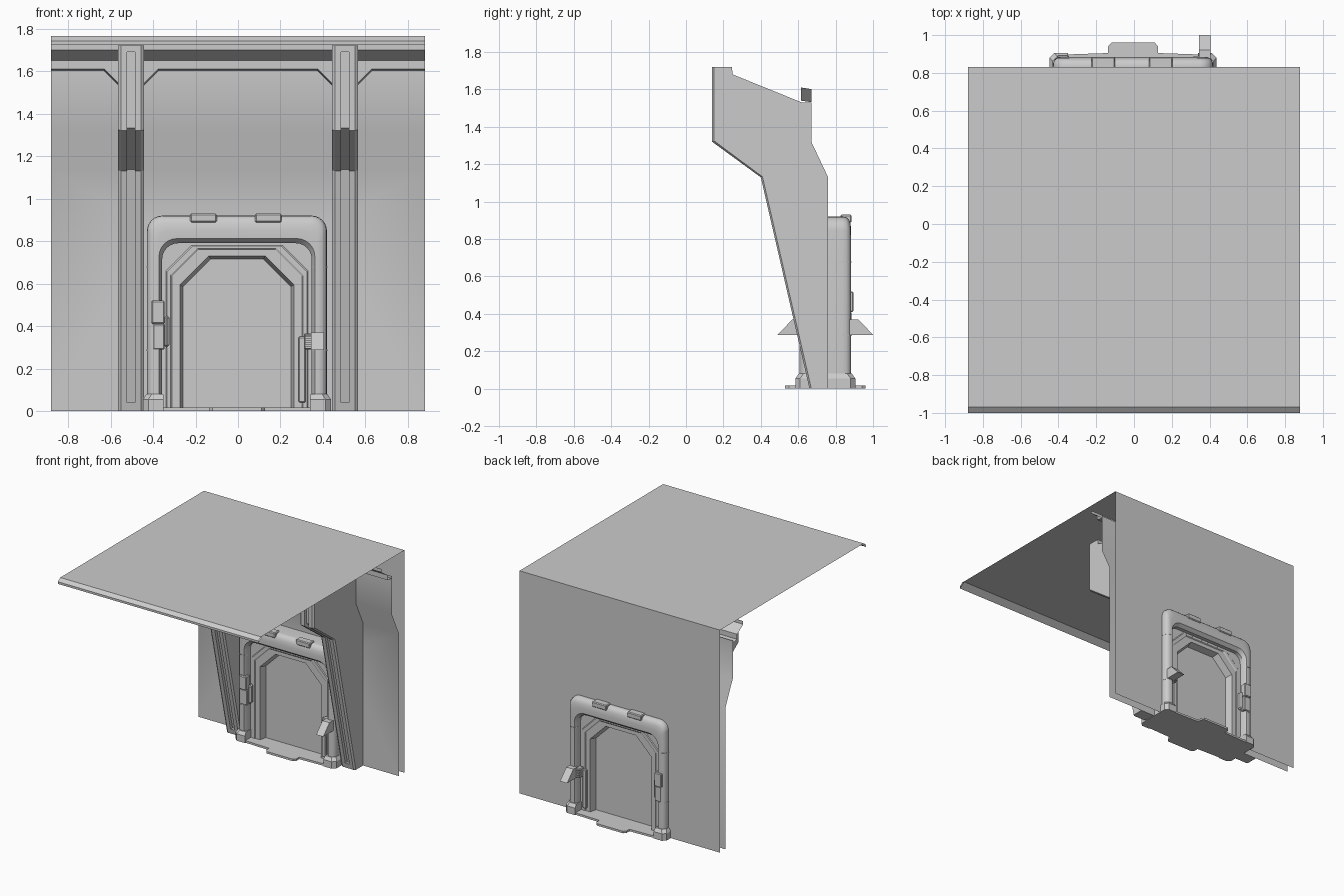
import bpy, bmesh
from math import sin, cos, pi, radians

if "Cube" in bpy.data.objects:
    bpy.data.objects.remove(bpy.data.objects["Cube"])

Y0 = 0.745          # mid-plane of the doorway, both faces mirror about it
X0 = -0.005         # doorway centre line
TOP = 1.765
W = 0.88


def make(name, verts, faces, smooth=None, bevel=0, solid=True):
    bm = bmesh.new()
    vs = [bm.verts.new(v) for v in verts]
    for f in faces:
        bm.faces.new([vs[i] for i in f])
    bmesh.ops.remove_doubles(bm, verts=bm.verts[:], dist=1e-5)
    if solid:
        bmesh.ops.recalc_face_normals(bm, faces=bm.faces[:])
    me = bpy.data.meshes.new(name)
    bm.to_mesh(me)
    bm.free()
    ob = bpy.data.objects.new(name, me)
    bpy.context.collection.objects.link(ob)
    if bevel:
        m = ob.modifiers.new("bevel", 'BEVEL')
        m.width, m.segments = bevel, 1
    if smooth:
        bpy.context.view_layer.objects.active = ob
        ob.select_set(True)
        bpy.ops.object.shade_smooth_by_angle(angle=radians(smooth))
        ob.select_set(False)
    return ob


def loft(name, rings, ring_closed=True, loop=False, caps=False, **kw):
    n, m = len(rings[0]), len(rings)
    verts = [p for r in rings for p in r]
    faces = []
    for i in range(m if loop else m - 1):
        for j in range(n if ring_closed else n - 1):
            a, b, k = i * n, (i + 1) % m * n, (j + 1) % n
            faces.append((a + j, a + k, b + k, b + j))
    if caps:
        faces += [list(range(n)), [(m - 1) * n + j for j in range(n)]]
    return make(name, verts, faces, **kw)


def sheet(name, yz, **kw):
    """Open strip running the full width, from a y-z profile."""
    return loft(name, [[(x, y, z) for y, z in yz] for x in (-W, W)],
                ring_closed=False, solid=False, **kw)


def prism(name, pts, axis, a, b, **kw):
    f = {'x': lambda p, t: (t, p[0], p[1]), 'z': lambda p, t: (p[0], p[1], t)}[axis]
    return loft(name, [[f(p, t) for p in pts] for t in (a, b)], caps=True, **kw)


def box(name, x0, x1, y0, y1, z0, z1, bevel=0.005):
    return prism(name, [(x0, y0), (x1, y0), (x1, y1), (x0, y1)], 'z', z0, z1, bevel=bevel)


def arch(hw, top, r, y, n=1):
    """Doorway-shaped path; n = 1 cuts the corners, more rounds them."""
    half = [(hw - r + r * cos(t * pi / 2 / n), top - r + r * sin(t * pi / 2 / n)) for t in range(n + 1)]
    pts = [(hw, 0.0)] + half
    pts = [(-x, z) for x, z in pts] + pts[::-1]
    return [(X0 + x, Y0 + y, z) for x, z in pts]


# Roof sheet with sloped front lip, folded back under
sheet("roof", [(0.83, TOP), (-0.97, TOP), (-1.0, 1.743), (-1.0, 1.726), (-.95, 1.762)])

# Outer and inner wall sheets with a doorway notch; the inner one bends forward
notch = [(-W, 0), (-.39, 0), (-.39, .86), (.39, .86), (.39, 0), (W, 0)]
quads = [(0, 1, 2, 7), (2, 3, 6, 7), (3, 4, 5, 6)]
for name, y, top, bends in (("outer_wall", .83, TOP, []),
                            ("inner_wall", .76, 1.13, [(.67, 1.32), (.67, 1.62)])):
    verts = [(x, y, z) for x, z in notch + [(W, top), (-W, top)]]
    faces = list(quads)
    for by, bz in bends:
        n = len(verts)
        verts += [(W, by, bz), (-W, by, bz)]
        faces.append((n - 1, n - 2, n, n + 1))
    make(name, verts, faces, solid=False, smooth=40)

# Fascia with lowered corners beside the ribs, and the cornice above it
low = [(.375, 1.61), (.445, 1.54), (.56, 1.54), (.63, 1.61), (W, 1.61)]
low = [(-x, z) for x, z in low[::-1]] + low
loft("fascia", [[(x, .615, 1.65) for x, z in low], [(x, .615, z) for x, z in low],
                [(x, .67, z - .008) for x, z in low]], ring_closed=False, solid=False)
sheet("cornice", [(.615, 1.65), (.54, 1.70), (.54, 1.726)])


# Leaning ribs with chamfered edges and a recessed centre slot
def rib_section(x, e, d):
    yz = [(.14 + e, 1.72), (.14 + e, 1.69), (.14 + d, 1.69), (.14 + d, 1.32 + .5 * d),
          (.40 + .9 * d, 1.13 + .3 * d), (.651 + d, .04), (.651 + e, .04), (.66 + e, 0),
          (.76, 0), (.76, 1.13), (.67, 1.32), (.67, 1.53), (.62, 1.53), (.25, 1.68), (.245, 1.72)]
    return [(x, y, z) for y, z in yz]


for side, cx in (("left", -.5035), ("right", .5035)):
    steps = [(-.0615, .01, .01), (-.048, 0, 0), (-.018, 0, 0), (-.018, 0, .025),
             (.018, 0, .025), (.018, 0, 0), (.048, 0, 0), (.0615, .01, .01)]
    loft(side + "_rib", [rib_section(cx + x, e, d) for x, e, d in steps], caps=True)

# Rounded door frame, one closed cross-section swept over the arch
front = [(.352, .79, .075, .11), (.367, .812, .085, .137), (.385, .85, .07, .138), (.402, .885, .06, .134),
         (.414, .905, .066, .125), (.421, .917, .07, .111), (.424, .92, .073, .09)]
rings = [arch(h, t, r, -y, 6) for h, t, r, y in front]
rings += [arch(h, t, r, y, 6) for h, t, r, y in front[::-1]]
loft("door_frame", rings, ring_closed=False, loop=True, smooth=35)

# Stepped angular surround and door panel
steps = [(.36, .81, .06, .08), (.335, .78, .12, .08), (.330, .776, .12, .085), (.312, .766, .125, .085),
         (.306, .760, .125, .08), (.268, .73, .135, .08), (.254, .715, .13, .025)]
rings = [arch(h, t, c, -y) for h, t, c, y in steps]
rings += [arch(h, t, c, y) for h, t, c, y in steps[::-1]]
loft("door_surround", rings, ring_closed=False, solid=False)
for side, s in (("front", -1), ("back", 1)):
    make(side + "_door_panel", arch(.255, .716, .13, s * .025), [range(6)], solid=False)

# Floor plate with a step tab on each face
q = [(.435, .13), (.42, .15), (.132, .16), (.132, .195), (.115, .215)]
q = q + [(-x, y) for x, y in q[::-1]]
q = q + [(-x, -y) for x, y in q]
prism("floor_plate", [(X0 + x, Y0 + y) for x, y in q], 'z', 0, .016)

# Post feet and seam bands
sec = [(h, y + .002) for h, t, r, y in front[:-1]] + [(.426, .09)]
sec = sec + [(x, -y) for x, y in sec[::-1]]
for side, s in (("left", -1), ("right", 1)):
    for i, z in enumerate((.283, .675)):
        prism(f"{side}_seam_band_{i}", [(X0 + s * x, Y0 + y) for x, y in sec], 'z', z, z + .006)
    rings = []
    for x0, x1, d, z in ((.345, .442, .16, 0), (.345, .442, .16, .055), (.347, .426, .142, .08)):
        c = .025
        p = [(x0, -d), (x1 - c, -d), (x1, -d + c), (x1, d - c), (x1 - c, d), (x0, d)]
        rings.append([(X0 + s * x, Y0 + y, z) for x, y in p])
    loft(side + "_post_foot", rings, caps=True)

# Fittings repeated on both faces
for side, s in (("front", -1), ("back", 1)):
    def fit(name, x0, x1, y0, y1, z0, z1, bevel=.005):
        a, b = sorted((Y0 + s * y0, Y0 + s * y1))
        box(f"{side}_{name}", x0, x1, a, b, z0, z1, bevel)
    fit("hinge_left", -.225, -.10, .08, .14, .888, .93, .006)
    fit("hinge_right", .08, .205, .08, .14, .888, .93, .006)
    fit("control_box", -.408, -.345, .10, .150, .41, .52, .006)
    fit("control_box_base", -.40, -.345, .10, .141, .29, .41)
    fit("latch", -.35, -.322, .085, .13, .30, .45, .012)
    fit("lever_mount", .31, .35, .09, .135, .29, .365)
    fit("lever_rod", .285, .318, .08, .10, .04, .35)
    paddle = [(.12, .37), (.177, .37), (.255, .288), (.12, .288)]
    prism(side + "_lever_paddle", [(Y0 + s * y, z) for y, z in paddle], 'x', .343, .405)
    for i in range(4):
        fit(f"lever_rib_{i}", .315, .345, .13, .145, .295 + i * .018, .305 + i * .018, 0)
